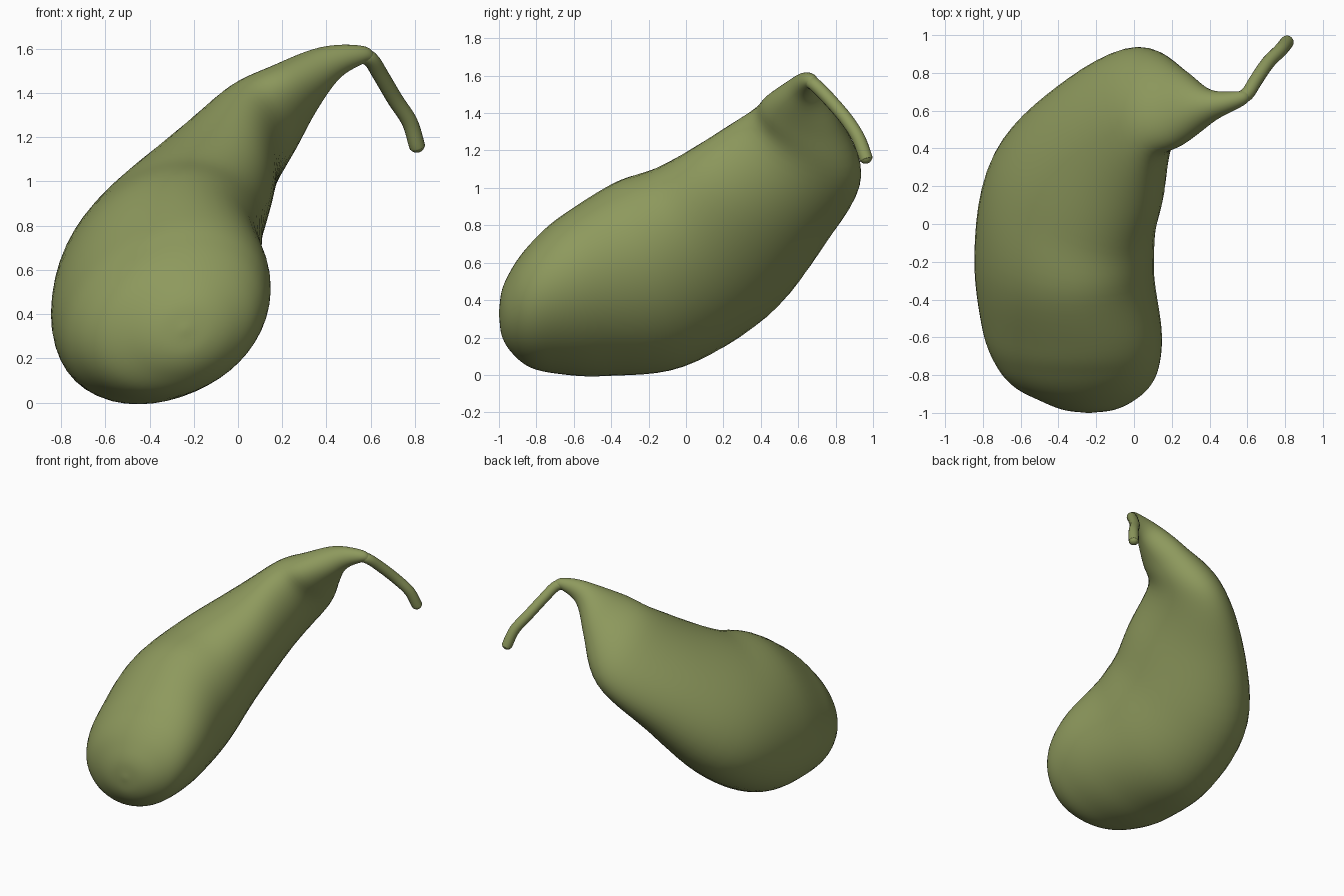
import bpy
import bmesh
import math
from mathutils import Vector

if "Cube" in bpy.data.objects:
    bpy.data.objects.remove(bpy.data.objects["Cube"], do_unlink=True)


def make_material(name, colour):
    material = bpy.data.materials.new(name)
    material.use_nodes = True
    material.diffuse_color = colour
    shader = material.node_tree.nodes["Principled BSDF"]
    shader.inputs["Base Color"].default_value = colour
    shader.inputs["Roughness"].default_value = 0.7
    return material


def smooth_stations(stations, steps):
    """Interpolate every station value with a Catmull-Rom spline."""
    points = [Vector(s) for s in stations]
    first = points[0] * 2 - points[1]
    last = points[-1] * 2 - points[-2]
    padded = [first] + points + [last]
    result = []
    for p, q, r, s in zip(padded, padded[1:], padded[2:], padded[3:]):
        for step in range(steps):
            t = step / steps
            result.append(0.5 * (2 * q + (r - p) * t
                                 + (2 * p - 5 * q + 4 * r - s) * t ** 2
                                 + (3 * q - p - 3 * r + s) * t ** 3))
    result.append(points[-1])
    return result


def direction(yaw, pitch):
    yaw, pitch = math.radians(yaw), math.radians(pitch)
    return Vector((math.cos(yaw) * math.cos(pitch),
                   math.sin(yaw) * math.cos(pitch), math.sin(pitch)))


def loft(name, stations, material, sides, steps):
    """Skin skewed ellipses: x, y, z, yaw, pitch, side radius, up radius, skew."""
    bm = bmesh.new()
    rings = []
    for x, y, z, yaw, pitch, wide, tall, skew in smooth_stations(stations, steps):
        centre = Vector((x, y, z))
        side = direction(yaw - 90, 0)
        up = side.cross(direction(yaw, pitch))
        ring = []
        for k in range(sides):
            angle = math.tau * k / sides
            ring.append(bm.verts.new(centre + side * wide * math.cos(angle)
                                     + up * tall * math.sin(angle + skew)))
        rings.append(ring)
    for low, high in zip(rings, rings[1:]):
        for k in range(sides):
            n = (k + 1) % sides
            bm.faces.new((low[k], low[n], high[n], high[k]))
    bm.faces.new(rings[0][::-1])
    bm.faces.new(rings[-1])
    bmesh.ops.recalc_face_normals(bm, faces=bm.faces)
    for face in bm.faces:
        face.smooth = True
    mesh = bpy.data.meshes.new(name)
    bm.to_mesh(mesh)
    bm.free()
    mesh.materials.append(material)
    obj = bpy.data.objects.new(name, mesh)
    bpy.context.collection.objects.link(obj)


green = make_material("olive green", (0.27, 0.32, 0.11, 1))

# Curved fruit body, from the rounded blossom end to the narrow neck
body_stations = [
    (-0.24, -1.0, 0.33, 90, 0, 0.01, 0.01, 0.15),
    (-0.24, -0.985, 0.33, 90, 0, 0.13, 0.12, 0.15),
    (-0.25, -0.94, 0.33, 90, 2, 0.24, 0.21, 0.15),
    (-0.275, -0.86, 0.34, 91, 5, 0.36, 0.3, 0.2),
    (-0.3, -0.74, 0.37, 92, 10, 0.435, 0.37, 0.25),
    (-0.33, -0.55, 0.42, 93, 17, 0.475, 0.445, 0.27),
    (-0.37, -0.2, 0.535, 90, 21, 0.475, 0.525, 0.25),
    (-0.32, 0.14, 0.71, 74, 31, 0.47, 0.47, 0.36),
    (-0.14, 0.41, 0.97, 56, 40, 0.4, 0.365, 0.42),
    (0.06, 0.63, 1.22, 35, 44, 0.29, 0.28, 0.5),
    (0.24, 0.62, 1.4, 13, 41, 0.2, 0.16, 0.35),
    (0.41, 0.63, 1.53, 12, 27, 0.085, 0.085, 0),
    (0.56, 0.665, 1.57, 30, -5, 0.042, 0.042, 0),
    (0.6, 0.69, 1.55, 45, -35, 0.028, 0.028, 0),
]
loft("fruit_body", body_stations, green, sides=48, steps=6)

# Thin drooping stem with a rounded tip
stem_radius = 0.036
stem_path = [
    (0.55, 0.66, 1.57, 30, -5), (0.6, 0.69, 1.55, 45, -35),
    (0.645, 0.76, 1.48, 55, -45), (0.71, 0.855, 1.37, 52, -46),
    (0.775, 0.92, 1.27, 48, -55), (0.808, 0.96, 1.165, 48, -68),
]
stem_stations = [p + (stem_radius, stem_radius, 0) for p in stem_path]
tip = Vector(stem_path[-1][:3])
heading = stem_path[-1][3:]
for degrees in (30, 60, 88):
    a = math.radians(degrees)
    r = stem_radius * math.cos(a)
    centre = tip + direction(*heading) * stem_radius * math.sin(a)
    stem_stations.append((*centre, *heading, r, r, 0))
loft("stem", stem_stations, green, sides=16, steps=5)
